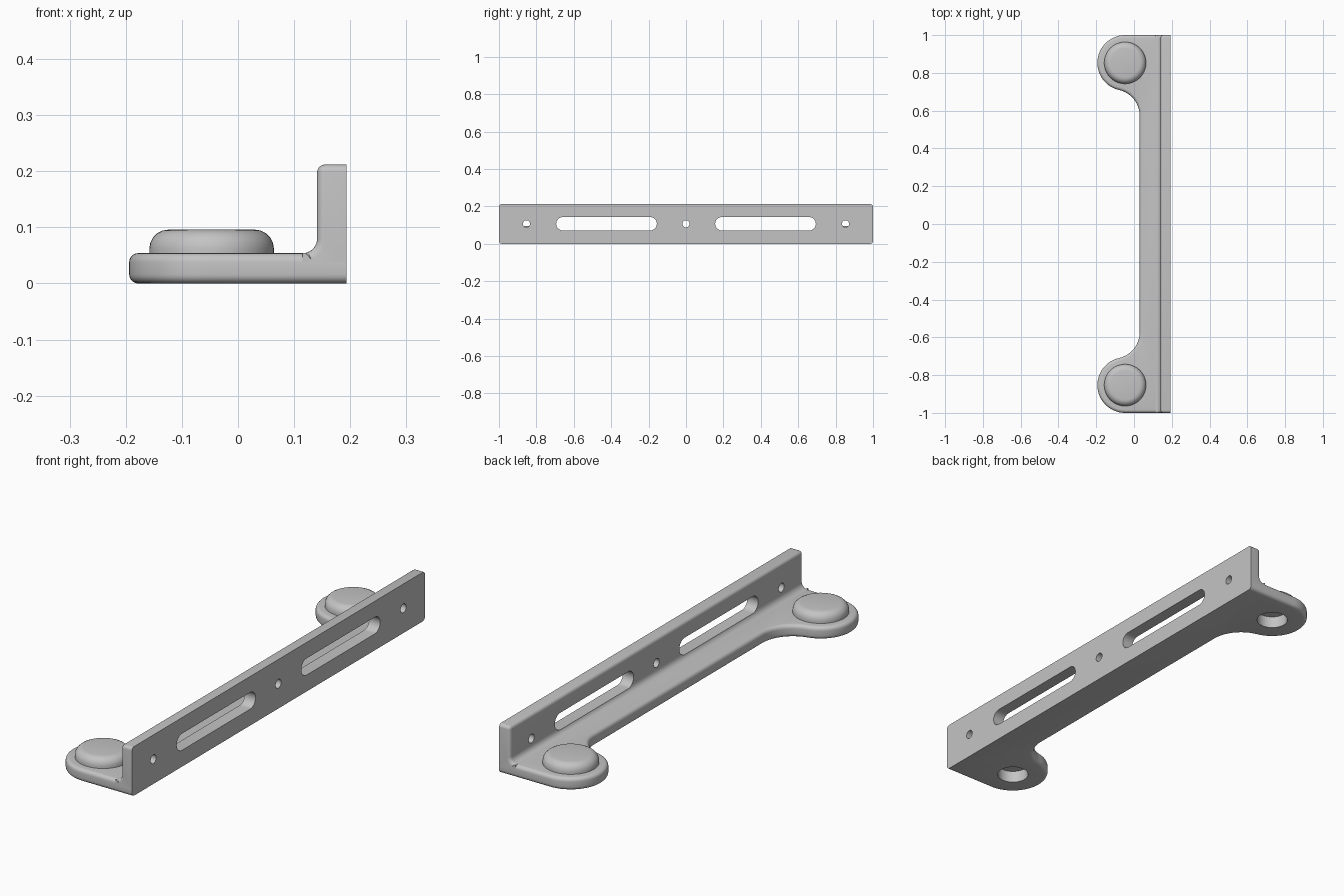
import bpy, bmesh
from math import sin, cos, pi, atan2, sqrt, radians

cube = bpy.data.objects.get("Cube")
if cube:
    bpy.data.objects.remove(cube, do_unlink=True)

BACK, EDGE, WALL = 0.193, 0.03, 0.141      # x of back face, strip edge, wall face
THICK, HEIGHT = 0.054, 0.212               # base thickness, wall height
LOBE_X, LOBE_Y, LOBE_R = -0.047, 0.853, 0.147
HOLE_Z = 0.107

grey = bpy.data.materials.new("plain_grey")
grey.use_nodes = True
grey.diffuse_color = (0.55, 0.55, 0.55, 1)
grey.node_tree.nodes["Principled BSDF"].inputs["Base Color"].default_value = grey.diffuse_color


def arc(cx, cy, r, start, end, steps):
    """Points along an arc, angles in radians."""
    angles = [start + (end - start) * i / steps for i in range(steps + 1)]
    return [(cx + r * cos(a), cy + r * sin(a)) for a in angles]


def prism(bm, points, place, low, high):
    """Extrude a flat outline between two levels; place maps (u, v, level) to 3D."""
    bottom = [bm.verts.new(place(u, v, low)) for u, v in points]
    top = [bm.verts.new(place(u, v, high)) for u, v in points]
    bm.faces.new(bottom)
    bm.faces.new(top)
    for i in range(len(points)):
        j = (i + 1) % len(points)
        bm.faces.new((bottom[i], bottom[j], top[j], top[i]))
    bmesh.ops.recalc_face_normals(bm, faces=bm.faces)


def round_edges(bm, rule, radius):
    edges = [e for e in bm.edges if rule(*(v.co for v in e.verts))]
    bmesh.ops.bevel(bm, geom=edges, offset=radius, offset_type='OFFSET', segments=5,
                    profile=0.5, affect='EDGES', clamp_overlap=False)


def finish(bm, name):
    mesh = bpy.data.meshes.new(name)
    bm.to_mesh(mesh)
    bm.free()
    mesh.materials.append(grey)
    obj = bpy.data.objects.new(name, mesh)
    bpy.context.collection.objects.link(obj)
    return obj


def smooth(obj):
    obj.data.shade_smooth()
    obj.data.set_sharp_from_angle(angle=radians(30))


def cut(obj, cutter):
    """Subtract the cutter, keep the result, and drop the cutter."""
    cutter.hide_render = True
    mod = obj.modifiers.new("holes", 'BOOLEAN')
    mod.operation, mod.solver, mod.object = 'DIFFERENCE', 'EXACT', cutter
    bpy.context.view_layer.update()
    graph = bpy.context.evaluated_depsgraph_get()
    mesh = bpy.data.meshes.new_from_object(obj.evaluated_get(graph))
    obj.modifiers.clear()
    obj.data = mesh
    bpy.data.objects.remove(cutter, do_unlink=True)


def flat(u, v, w):       # outline in plan, extruded upwards
    return (u, v, w)


def along_y(u, v, w):    # side profile, extruded along the length
    return (u, w, v)


def along_x(u, v, w):    # wall hole outline, extruded through the wall
    return (w, u, v)


def on_back(a, b):
    return a.x > BACK - 0.001 and b.x > BACK - 0.001


# Base plate: strip with a round lobe at each end and blended necks
neck_r = 0.14
neck_x = EDGE - neck_r
neck_y = LOBE_Y - sqrt((LOBE_R + neck_r) ** 2 - (neck_x - LOBE_X) ** 2)
lean = atan2(neck_y - LOBE_Y, neck_x - LOBE_X)
half = [(BACK, 1)]
half += arc(LOBE_X, LOBE_Y, LOBE_R, pi / 2, lean + 2 * pi, 28)
half += arc(neck_x, neck_y, neck_r, lean + pi, 0, 14)[1:]
outline = half + [(x, -y) for x, y in reversed(half)]
bm = bmesh.new()
prism(bm, outline, flat, 0, THICK)
round_edges(bm, lambda a, b: abs(a.z - b.z) < 0.001 and not on_back(a, b), 0.016)
base = finish(bm, "base_plate")

# Round recesses under the lobes
bm = bmesh.new()
for side in (-1, 1):
    prism(bm, arc(LOBE_X, side * LOBE_Y, 0.064, 0, 2 * pi, 40)[:-1], flat, -0.1, 0.1)
cut(base, finish(bm, "recess_cutter"))
smooth(base)

# Upright wall with a fillet into the base
fillet = 0.026
sunk = 0.03
profile = [(BACK, sunk), (BACK, HEIGHT), (WALL, HEIGHT)]
profile += arc(WALL - fillet, THICK + fillet, fillet, 0, -pi / 2, 8)
profile += [(WALL - fillet, sunk)]
bm = bmesh.new()
prism(bm, profile, along_y, -1, 1)


def wall_edge(a, b):
    end = abs(a.y - b.y) < 0.001 and max(a.z, b.z) > THICK + 0.001
    top = min(a.z, b.z) > HEIGHT - 0.001
    return (end or top) and not on_back(a, b)


round_edges(bm, wall_edge, 0.014)
wall = finish(bm, "upright_wall")

# Long slots and screw holes through the wall
bm = bmesh.new()
for y in (-LOBE_Y, 0, LOBE_Y):
    prism(bm, arc(y, HOLE_Z, 0.019, 0, 2 * pi, 24)[:-1], along_x, 0.1, 0.3)
for side in (-1, 1):
    mid, reach, r = side * 0.425, 0.233, 0.036
    slot = arc(mid + reach, HOLE_Z, r, -pi / 2, pi / 2, 14)
    slot += arc(mid - reach, HOLE_Z, r, pi / 2, 3 * pi / 2, 14)
    prism(bm, slot, along_x, 0.1, 0.3)
cut(wall, finish(bm, "slot_cutter"))
smooth(wall)

# Round pads with softened rims on the lobes
for side, name in ((-1, "front_pad"), (1, "rear_pad")):
    bm = bmesh.new()
    prism(bm, arc(0, 0, 0.111, 0, 2 * pi, 48)[:-1], flat, THICK - 0.002, 0.096)
    round_edges(bm, lambda a, b: min(a.z, b.z) > 0.09, 0.034)
    pad = finish(bm, name)
    pad.location = (LOBE_X, side * LOBE_Y, 0)
    smooth(pad)
